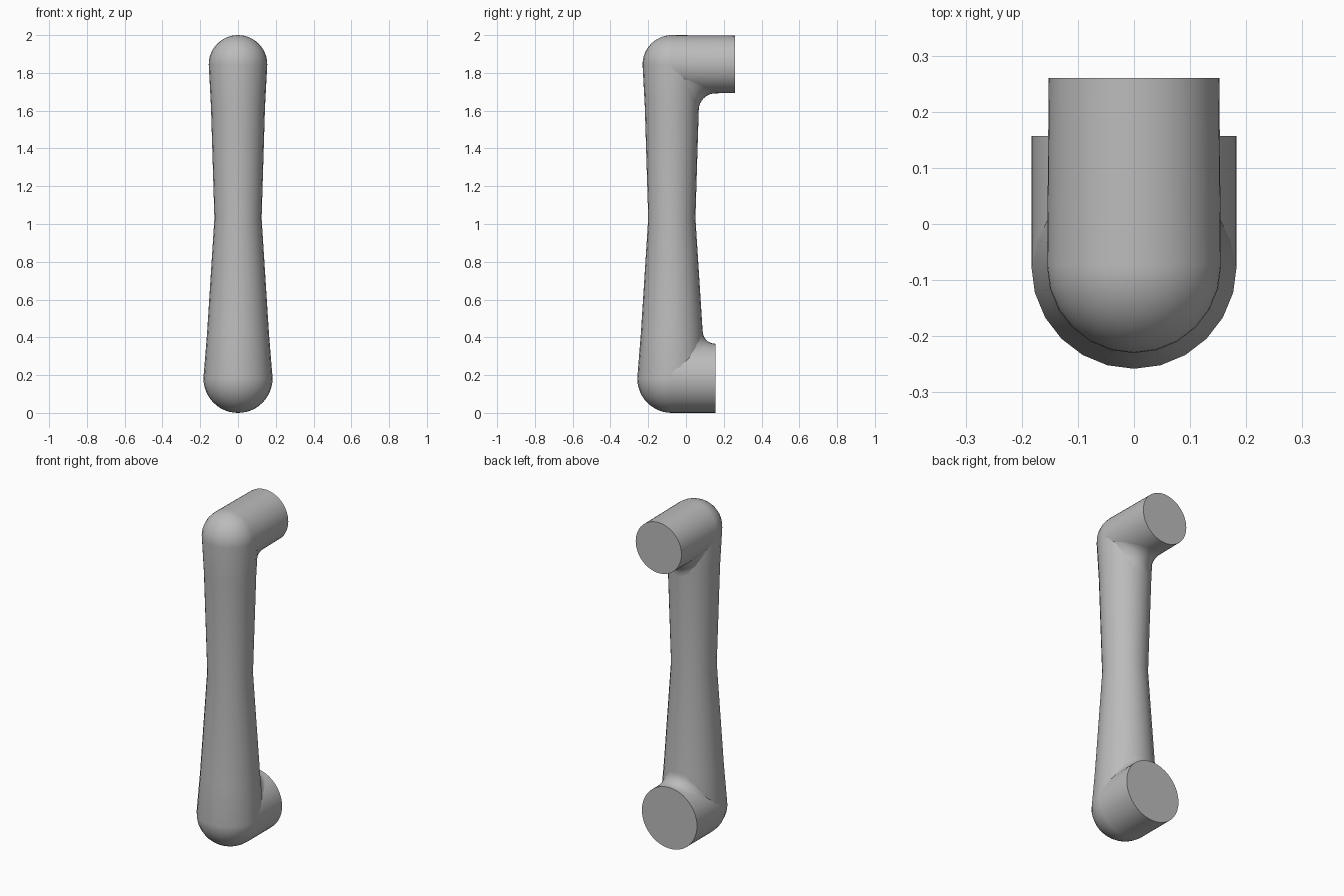
import bpy, bmesh
from math import sin, cos, pi, radians
from mathutils import Matrix

default = bpy.data.objects.get("Cube")
if default:
    bpy.data.objects.remove(default, do_unlink=True)

AXIS_Y = -0.075                 # vertical axis of the link
LOW_R, LOW_Z = 0.183, 0.183     # lower joint
TOP_R, TOP_Z = 0.155, 1.845     # upper joint

grey = bpy.data.materials.new("satin grey")
grey.use_nodes = True
grey.diffuse_color = (0.5, 0.5, 0.5, 1)
grey.node_tree.nodes["Principled BSDF"].inputs["Base Color"].default_value = (0.5, 0.5, 0.5, 1)


def finish(name, bm):
    bmesh.ops.remove_doubles(bm, verts=bm.verts, dist=0.0001)
    bmesh.ops.recalc_face_normals(bm, faces=bm.faces)
    mesh = bpy.data.meshes.new(name)
    bm.to_mesh(mesh)
    bm.free()
    mesh.materials.append(grey)
    obj = bpy.data.objects.new(name, mesh)
    bpy.context.collection.objects.link(obj)
    bpy.ops.object.select_all(action="DESELECT")
    obj.select_set(True)
    bpy.context.view_layer.objects.active = obj
    bpy.ops.object.shade_smooth_by_angle(angle=radians(35))
    return obj


def grid_faces(bm, rows):
    for a, b in zip(rows, rows[1:]):
        for i in range(len(a) - 1):
            bm.faces.new((a[i], a[i + 1], b[i + 1], b[i]))


# Waisted body with a round dome at each end
def link_body(sides=24, steps=12):
    arc = [i * pi / 2 / steps for i in range(steps + 1)]
    profile = [(LOW_R * sin(a), LOW_Z - LOW_R * cos(a)) for a in arc]
    profile += [(0.164, 0.42), (0.125, 1.03), (0.143, 1.62)]
    profile += [(TOP_R * cos(a), TOP_Z + TOP_R * sin(a)) for a in arc]
    bm = bmesh.new()
    rows = []
    for r, z in profile:
        turn = [2 * pi * (i % sides) / sides for i in range(sides + 1)]
        rows.append([bm.verts.new((r * sin(t), AXIS_Y + r * cos(t), z)) for t in turn])
    grid_faces(bm, rows)
    return finish("link_body", bm)


# Round joint stub running to the back
def stub(name, r_front, r_back, z, y_end):
    bm = bmesh.new()
    length = y_end - AXIS_Y
    place = Matrix.Translation((0, (y_end + AXIS_Y) / 2, z)) @ Matrix.Rotation(-pi / 2, 4, "X")
    bmesh.ops.create_cone(bm, cap_ends=True, segments=48, radius1=r_front,
                          radius2=r_back, depth=length, matrix=place)
    # the front cap lies inside the body
    bmesh.ops.delete(bm, geom=[f for f in bm.faces if f.normal.y < -0.9], context="FACES")
    return finish(name, bm)


# Fillet in the inner corner, fading out toward the sides
def fillet(name, body_r, stub_r, z, up, size, across=24, steps=8):
    bm = bmesh.new()
    rows = []
    for i in range(across + 1):
        t = -pi / 2 + pi * i / across
        c = cos(t)
        row = []
        for j in range(steps + 1):
            a = pi / 2 * j / steps
            x = sin(t) * (body_r + (stub_r - body_r) * j / steps)
            y = AXIS_Y + body_r * c + size * c * (1 - cos(a))
            dz = stub_r * c + size * c * (1 - sin(a))
            row.append(bm.verts.new((x, y, z + up * dz)))
        rows.append(row)
    grid_faces(bm, rows)
    obj = finish(name, bm)
    # an open patch: make it face the back
    mesh = obj.data
    if sum(p.normal.y * p.area for p in mesh.polygons) < 0:
        mesh.flip_normals()
    return obj


link_body()
stub("lower_joint_stub", LOW_R, LOW_R, LOW_Z, 0.157)
stub("upper_joint_stub", TOP_R, 0.152, TOP_Z, 0.26)
fillet("lower_fillet", 0.164, LOW_R, LOW_Z, 1, 0.065)
fillet("upper_fillet", 0.142, 0.153, TOP_Z, -1, 0.09)
